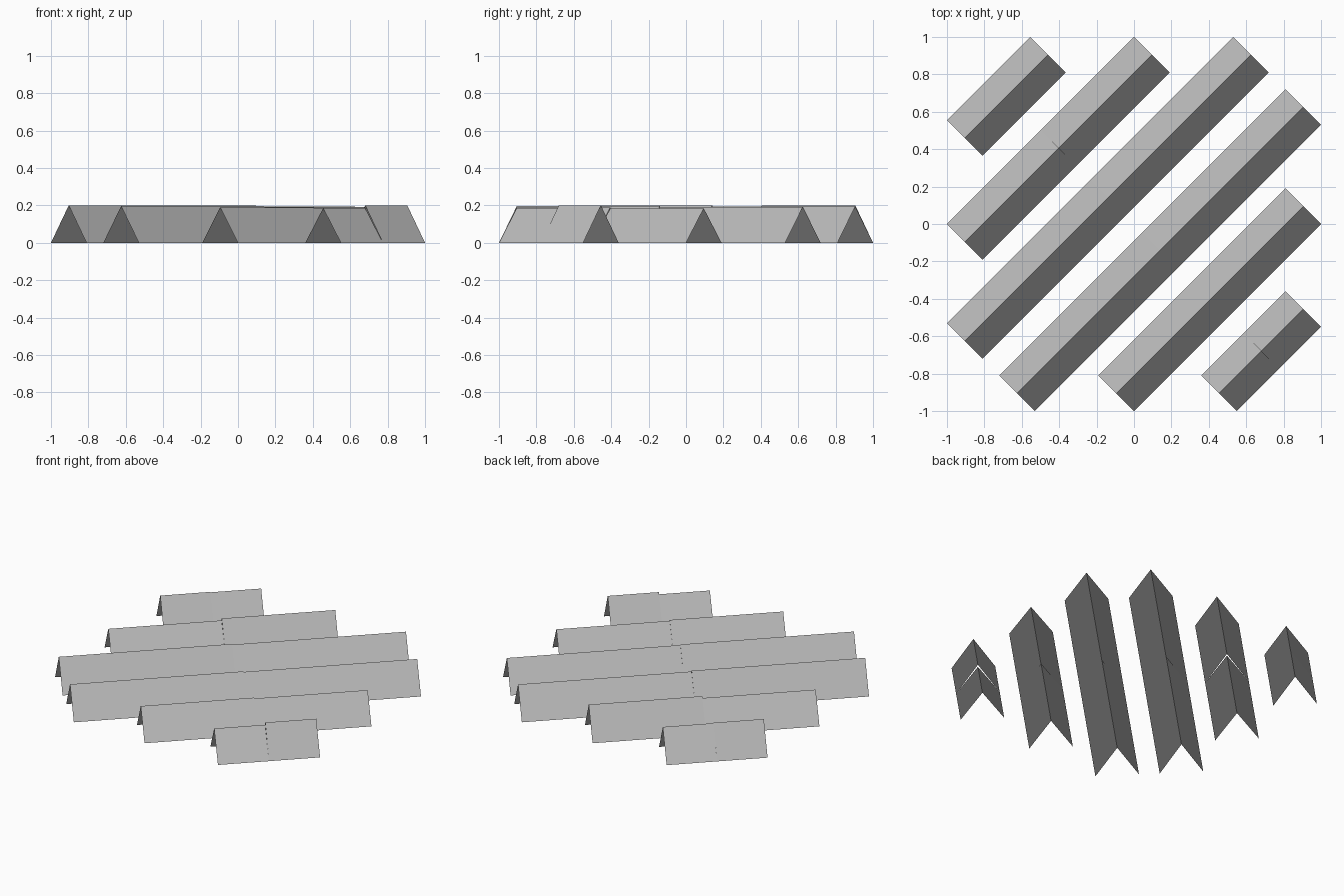
import bpy
from mathutils import Vector

cube = bpy.data.objects.get("Cube")
if cube:
    bpy.data.objects.remove(cube, do_unlink=True)

grey = bpy.data.materials.new("mid_grey")
grey.use_nodes = True
colour = (0.5, 0.5, 0.5, 1)
grey.diffuse_color = colour
grey.node_tree.nodes["Principled BSDF"].inputs["Base Color"].default_value = colour

# Half of the ridge width, measured across the diagonal
SIDE = Vector((0.095, -0.095, 0))


def tent(name, start, end, height):
    """Open folded sheet: two sloping sides, no floor and no end caps."""
    up = Vector((0, 0, height))
    verts = [p + o for p in (start, end) for o in (-SIDE, up, SIDE)]
    mesh = bpy.data.meshes.new(name)
    mesh.from_pydata(verts, [], [(0, 3, 4, 1), (1, 4, 5, 2)])
    # Make both slopes face outwards
    if mesh.polygons[0].normal.z < 0:
        mesh.flip_normals()
    mesh.materials.append(grey)
    obj = bpy.data.objects.new(name, mesh)
    bpy.context.collection.objects.link(obj)


# Each bar: ridge start x and y, run along the diagonal, heights of its two halves
bars = [
    (-0.905, 0.46, 0.445, 0.2, 0.197),
    (-0.905, -0.095, 1.0, 0.187, 0.2),
    (-0.905, -0.625, 1.53, 0.2, 0.195),
    (-0.625, -0.905, 1.53, 0.196, 0.192),
    (-0.095, -0.905, 1.0, 0.19, 0.184),
    (0.455, -0.905, 0.45, 0.185, 0.2),
]

for i, (x, y, run, near_height, far_height) in enumerate(bars, 1):
    start = Vector((x, y, 0))
    end = start + Vector((run, run, 0))
    middle = (start + end) / 2
    tent(f"ridge_{i}_front_half", start, middle, near_height)
    tent(f"ridge_{i}_back_half", middle, end, far_height)
